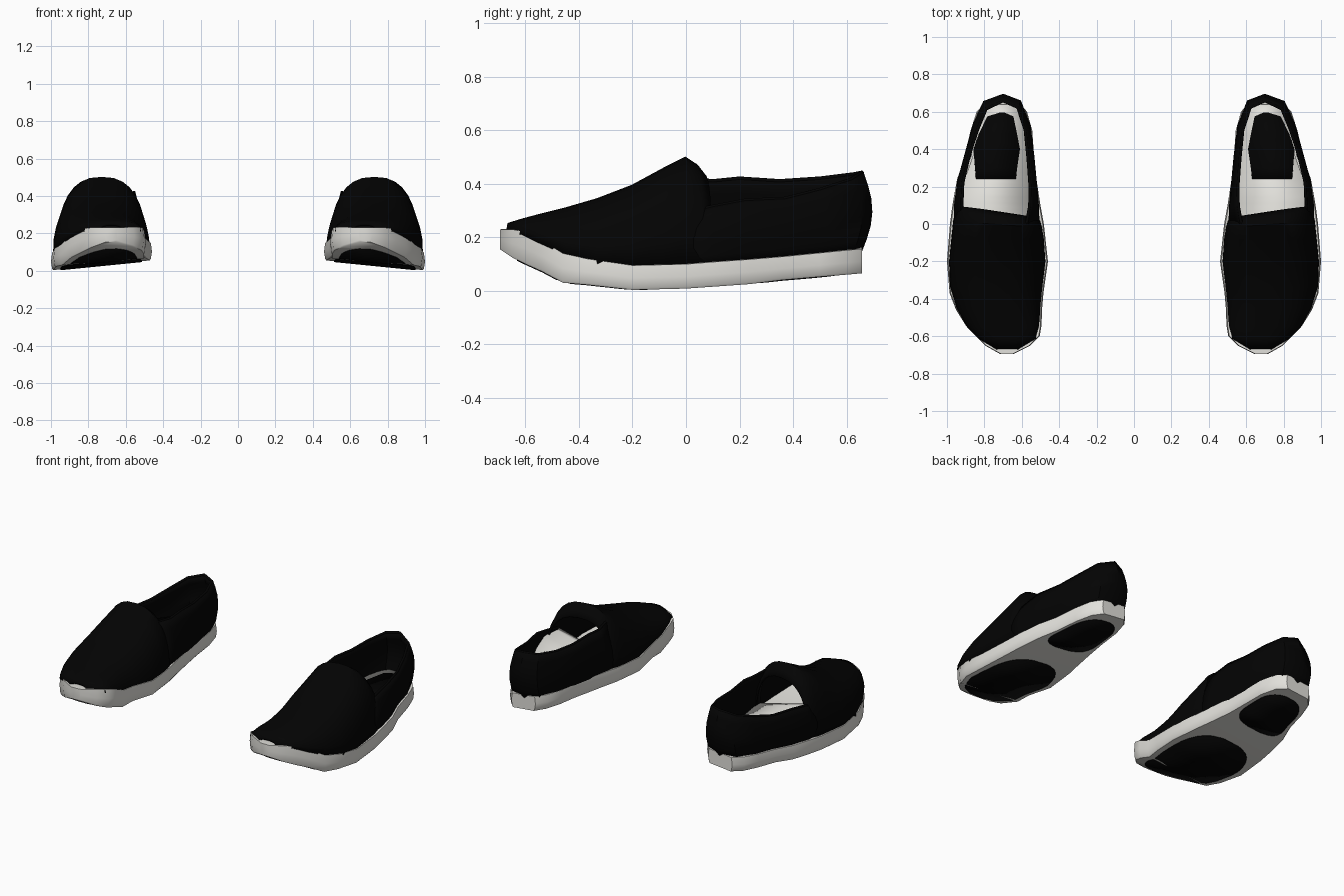
import bpy
import bmesh
import math
from mathutils import Vector

cube = bpy.data.objects.get("Cube")
if cube:
    bpy.data.objects.remove(cube, do_unlink=True)


def make_material(name, color):
    mat = bpy.data.materials.new(name)
    mat.use_nodes = True
    mat.diffuse_color = color
    mat.node_tree.nodes["Principled BSDF"].inputs["Base Color"].default_value = color
    return mat


black = make_material("black_canvas", (0.001, 0.001, 0.001, 1))
white = make_material("off_white_rubber", (0.76, 0.75, 0.71, 1))

# Sole stations: y, inner x, outer x, bottom z, top z
SOLE = [
    (-.695, .65, .71, .155, .23), (-.65, .56, .79, .125, .23),
    (-.6, .51, .84, .1, .22), (-.54, .5, .895, .073, .19),
    (-.46, .498, .945, .03, .14),
    (-.37, .49, .98, .022, .12), (-.2, .466, .994, .003, .095),
    (0, .488, .978, .008, .1), (.1, .506, .965, .015, .108),
    (.24, .528, .94, .025, .118), (.36, .54, .897, .04, .128),
    (.5, .55, .868, .052, .142), (.6, .578, .835, .06, .152), (.657, .625, .785, .065, .157)]

# Vamp stations: y, inner x, outer x, base z, crown z
VAMP = [
    (-.665, .62, .735, .215, .247), (-.61, .525, .826, .21, .264),
    (-.55, .511, .885, .18, .28), (-.45, .506, .941, .135, .305),
    (-.33, .493, .978, .1, .34), (-.2, .478, .982, .09, .39),
    (-.08, .487, .97, .09, .455), (.015, .497, .96, .1, .495),
    (.06, .505, .95, .1, .47), (.095, .515, .942, .1, .43)]

# Quarter outline from the outer side, round the heel, to the inner side
BASE = [(.945, -.03), (.945, .1), (.918, .24), (.875, .36), (.85, .5), (.8, .62),
        (.7, .65), (.61, .62), (.565, .5), (.553, .35), (.535, .19), (.52, .07), (.51, -.03)]
# The opening is cut lower on the outer side
TOPLINE = [(.92, 0, .29), (.92, .1, .315), (.915, .22, .338), (.88, .37, .345),
           (.838, .5, .378), (.79, .615, .415), (.7, .657, .442), (.622, .622, .435),
           (.582, .5, .42), (.567, .35, .41), (.556, .2, .42), (.558, .1, .41), (.575, 0, .42)]


def station(y):
    """Interpolate the sole table at y."""
    for a, b in zip(SOLE, SOLE[1:]):
        if y <= b[0]:
            f = (y - a[0]) / (b[0] - a[0])
            return [p + (q - p) * f for p, q in zip(a, b)]
    return list(SOLE[-1])


def tilt(x, y, outer):
    """The sole rises toward the inner side, except at the toe."""
    return .1 * (outer - x) * min(1, max(0, (y + .7) / .3))


def floor_z(x, y):
    """The insole rises toward the outer side at the front of the opening."""
    return .185 + .25 * (x - .55) * min(1, max(.15, (.5 - y) / .35))


def finish(name, bm, mat, side, thickness=0):
    for v in bm.verts:
        v.co.x *= side
    bmesh.ops.recalc_face_normals(bm, faces=bm.faces)
    mesh = bpy.data.meshes.new(name)
    bm.to_mesh(mesh)
    bm.free()
    obj = bpy.data.objects.new(name, mesh)
    bpy.context.collection.objects.link(obj)
    mesh.materials.append(mat)
    bpy.ops.object.select_all(action='DESELECT')
    obj.select_set(True)
    bpy.context.view_layer.objects.active = obj
    bpy.ops.object.shade_smooth_by_angle(angle=math.radians(45))
    if thickness:
        shell = obj.modifiers.new("thickness", 'SOLIDIFY')
        shell.thickness = thickness
        shell.offset = 0


def loft(rows, closed=False):
    """Skin rows of points; closed rows are also capped at both ends."""
    bm = bmesh.new()
    grid = [[bm.verts.new(p) for p in row] for row in rows]
    n = len(grid[0])
    for a, b in zip(grid, grid[1:]):
        for i in range(n if closed else n - 1):
            j = (i + 1) % n
            bm.faces.new((a[i], a[j], b[j], b[i]))
    if closed:
        bm.faces.new(grid[0])
        bm.faces.new(grid[-1])
    return bm


def sole_ring(y, xi, xo, bottom, top):
    mid = (bottom + top) / 2
    ring = [(xi + .006, bottom), (xo - .006, bottom), (xo, bottom + .008), (xo + .006, mid),
            (xo, top), (xi, top), (xi - .006, mid), (xi, bottom + .008)]
    return [(x, y, z + tilt(x, y, xo)) for x, z in ring]


def dome(y, xi, xo, base, crown, steps=16):
    """Boxy arch across the foot; the throat edge runs back on the outer side."""
    row = []
    for k in range(steps + 1):
        a = math.pi * k / steps
        c, s = math.cos(a), math.sin(a)
        x = (xi + xo) / 2 + (xo - xi) / 2 * math.copysign(abs(c) ** .8, c)
        slant = .06 * (xo - x) / (xo - xi) * max(0, (y + .08) / .16)
        row.append((x, y - slant, base + (crown - base) * max(0, s) ** .8))
    return row


def quarter_row(f):
    """Outline of the heel wall at height fraction f, bulging outward."""
    row = []
    for (bx, by), top in zip(BASE, TOPLINE):
        low = Vector((bx, by, station(by)[4] - .01))
        out = Vector((bx - .71, max(0, by - .3), 0)).normalized()
        out.x *= .6
        row.append(low.lerp(Vector(top), f) + out * .036 * math.sin(math.pi * f))
    return row


def tread(y0, y1, steps=16):
    """Rounded patch following the underside."""
    rows = []
    for k in range(steps + 1):
        u = -math.cos(math.pi * k / steps)
        y = y0 + (y1 - y0) * (u + 1) / 2
        _, xi, xo, bottom, _ = station(y)
        half = (xo - xi) * .42 * max(.02, 1 - abs(u) ** 3.5) ** .35
        mid = (xi + xo) / 2
        rows.append([(x, y, bottom - .002 + tilt(x, y, xo)) for x in (mid - half, mid + half)])
    return loft(rows)


def piping(name, points, radius, side):
    """Round cord along a path."""
    curve = bpy.data.curves.new(name, 'CURVE')
    curve.dimensions = '3D'
    curve.bevel_depth = radius
    curve.bevel_resolution = 1
    spline = curve.splines.new('POLY')
    spline.points.add(len(points) - 1)
    for p, co in zip(spline.points, points):
        p.co = (co[0] * side, co[1], co[2], 1)
    curve.materials.append(black)
    bpy.context.collection.objects.link(bpy.data.objects.new(name, curve))


def build_shoe(label, side):
    # Rubber sole and its two tread patches
    finish(label + "_sole", loft([sole_ring(*s) for s in SOLE], closed=True), white, side)
    finish(label + "_forefoot_tread", tread(-.63, .02), black, side, .006)
    finish(label + "_heel_tread", tread(.215, .585), black, side, .006)

    # Canvas upper: vamp over the toes, quarter round the heel
    finish(label + "_vamp", loft([dome(*s) for s in VAMP]), black, side, .014)
    levels = 6
    walls = [quarter_row(k / levels) for k in range(levels + 1)]
    finish(label + "_quarter", loft(walls), black, side, .014)
    piping(label + "_collar_binding", walls[-1], .008, side)

    # Insole with heel pad
    rows = []
    for k in range(21):
        y = -.02 + .66 * k / 20
        _, xi, xo, _, _ = station(y)
        rows.append([(x, y, floor_z(x, y)) for x in (xi + .025, xo - .035)])
    finish(label + "_insole", loft(rows), white, side, .008)
    pad_rows = [(.24, .632, .845), (.3, .625, .85), (.4, .61, .858), (.48, .625, .83),
                (.575, .645, .785), (.595, .69, .72)]
    pad = loft([[(x, y, floor_z(x, y) + .006) for x in (a, b)] for y, a, b in pad_rows])
    finish(label + "_heel_pad", pad, black, side, .006)


build_shoe("left", 1)
build_shoe("right", -1)
